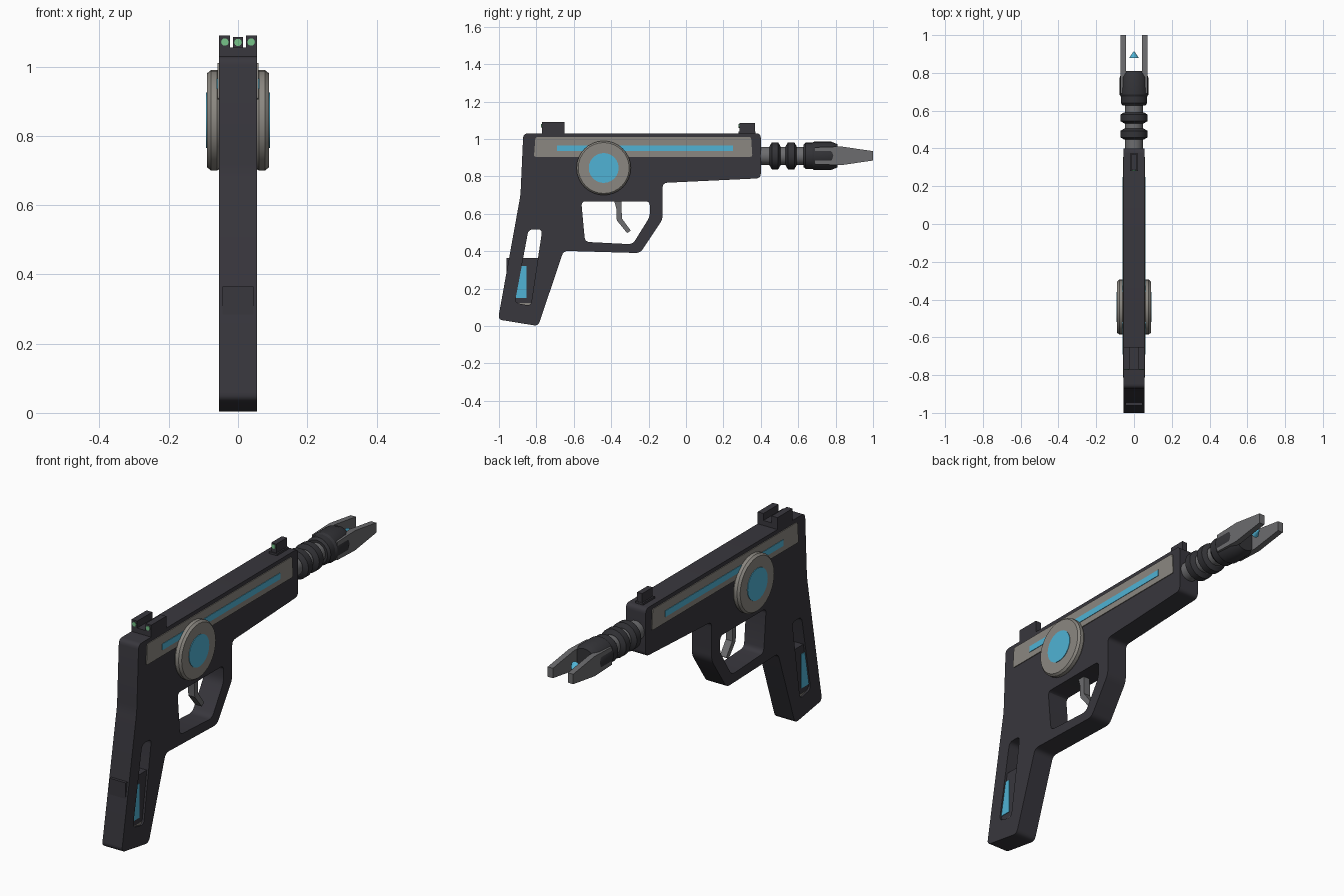
import bpy, bmesh, math
from mathutils import Matrix, Vector

if "Cube" in bpy.data.objects:
    bpy.data.objects.remove(bpy.data.objects["Cube"])


def material(name, rgb):
    m = bpy.data.materials.new(name)
    m.diffuse_color = (*rgb, 1)
    m.use_nodes = True
    m.node_tree.nodes["Principled BSDF"].inputs["Base Color"].default_value = m.diffuse_color
    return m


DARK = material("dark polymer", (0.040, 0.038, 0.047))
BLACK = material("barrel black", (0.033, 0.033, 0.038))
GREY = material("warm grey", (0.26, 0.245, 0.22))
STEEL = material("steel", (0.15, 0.15, 0.157))
CYAN = material("cyan glow", (0.08, 0.45, 0.66))
GREEN = material("sight green", (0.18, 0.55, 0.25))

# Profile plane (y, z) extruded along x
SIDE = Matrix(((0, 0, 1, 0), (1, 0, 0, 0), (0, 1, 0, 0), (0, 0, 0, 1)))


def rounded(points, radius, steps=4):
    """Replace every corner by a short curve."""
    if not radius:
        return points
    out = []
    for i, p in enumerate(points):
        p = Vector(p)
        a, b = Vector(points[i - 1]), Vector(points[(i + 1) % len(points)])
        a = p + (a - p).normalized() * min(radius, (a - p).length * 0.45)
        b = p + (b - p).normalized() * min(radius, (b - p).length * 0.45)
        for k in range(steps + 1):
            t = k / steps
            out.append(a * (1 - t) ** 2 + p * 2 * t * (1 - t) + b * t * t)
    return out


def plate(name, loops, half, mat, x=0.0, radius=0.0):
    """Side profile, with optional holes, extruded to both sides of x."""
    cu = bpy.data.curves.new(name, 'CURVE')
    cu.dimensions = '2D'
    cu.fill_mode = 'BOTH'
    cu.extrude = half
    for loop in loops:
        pts = rounded(loop, radius)
        sp = cu.splines.new('POLY')
        sp.points.add(len(pts) - 1)
        for q, p in zip(sp.points, pts):
            q.co = (p[0], p[1], 0, 1)
        sp.use_cyclic_u = True
    ob = bpy.data.objects.new(name, cu)
    bpy.context.collection.objects.link(ob)
    bpy.ops.object.select_all(action='DESELECT')
    ob.select_set(True)
    bpy.context.view_layer.objects.active = ob
    bpy.ops.object.convert(target='MESH')
    ob = bpy.context.object
    ob.data.transform(Matrix.Translation((x, 0, 0)) @ SIDE)
    finish(ob, mat)
    return ob


def finish(ob, mat, smooth=30):
    bm = bmesh.new()
    bm.from_mesh(ob.data)
    bmesh.ops.remove_doubles(bm, verts=bm.verts, dist=1e-5)
    bmesh.ops.recalc_face_normals(bm, faces=bm.faces)
    bm.to_mesh(ob.data)
    bm.free()
    ob.data.materials.clear()
    ob.data.materials.append(mat)
    bpy.ops.object.select_all(action='DESELECT')
    ob.select_set(True)
    bpy.context.view_layer.objects.active = ob
    bpy.ops.object.shade_smooth_by_angle(angle=math.radians(smooth))


def box(name, x0, x1, y0, y1, z0, z1, mat):
    return plate(name, [[(y0, z0), (y1, z0), (y1, z1), (y0, z1)]],
                 (x1 - x0) / 2, mat, (x0 + x1) / 2)


def lathe(name, profile, origin, axis, mat, sides=24):
    """Revolve (distance, radius) pairs about an axis, capped at both ends."""
    bm = bmesh.new()
    rings = []
    for t, r in profile:
        rings.append([bm.verts.new((r * math.cos(a), r * math.sin(a), t))
                      for a in (2 * math.pi * i / sides for i in range(sides))])
    for a, b in zip(rings, rings[1:]):
        for i in range(sides):
            j = (i + 1) % sides
            bm.faces.new((a[i], a[j], b[j], b[i]))
    bm.faces.new(rings[0])
    bm.faces.new(rings[-1])
    rot = Vector(axis).to_track_quat('Z', 'Y').to_matrix().to_4x4()
    bm.transform(Matrix.Translation(origin) @ rot)
    me = bpy.data.meshes.new(name)
    bm.to_mesh(me)
    bm.free()
    ob = bpy.data.objects.new(name, me)
    bpy.context.collection.objects.link(ob)
    finish(ob, mat)
    return ob


# Frame with trigger opening and grip slot
outline = [(-0.87, 1.03), (0.40, 1.03), (0.40, 0.79), (-0.125, 0.765),
           (-0.125, 0.57), (-0.245, 0.39), (-0.655, 0.402), (-0.79, 0.0),
           (-1.005, 0.035), (-0.885, 0.70)]
guard_hole = [(-0.56, 0.667), (-0.193, 0.667), (-0.193, 0.585),
              (-0.285, 0.437), (-0.54, 0.45)]
grip_slot = [(-0.842, 0.517), (-0.768, 0.517), (-0.83, 0.107), (-0.915, 0.125)]
plate("frame", [outline, guard_hole, grip_slot], 0.055, DARK, radius=0.025)

# Magazine inside the grip
plate("magazine", [[(-0.96, 0.365), (-0.765, 0.365), (-0.81, 0.12),
                    (-0.96, 0.12)]], 0.045, DARK)
box("magazine_foot", -0.046, 0.046, -0.93, -0.815, 0.09, 0.122, GREY)

# Trigger
plate("trigger", [[(-0.39, 0.69), (-0.345, 0.69), (-0.343, 0.575),
                   (-0.295, 0.51), (-0.315, 0.497), (-0.37, 0.565),
                   (-0.373, 0.63)]], 0.018, STEEL)

# Parts on both flanks
for s, side in ((1, "right"), (-1, "left")):
    plate(side + "_panel", [[(-0.813, 0.905), (0.355, 0.905), (0.348, 1.01),
                             (-0.805, 1.01)]], 0.004, GREY, s * 0.055, 0.01)
    box(side + "_light_strip", s * 0.059 - 0.0025, s * 0.059 + 0.0025,
        -0.69, 0.25, 0.935, 0.966, CYAN)
    lathe(side + "_dial", [(0.05, 0.138), (0.06, 0.145), (0.078, 0.145),
                           (0.089, 0.136)],
          (0, -0.44, 0.845), (s, 0, 0), GREY, 32)
    lathe(side + "_dial_light", [(0.086, 0.08), (0.092, 0.08)],
          (0, -0.44, 0.845), (s, 0, 0), CYAN, 24)
    plate(side + "_magazine_light", [[(-0.882, 0.322), (-0.853, 0.322),
                                      (-0.853, 0.15), (-0.912, 0.15)]],
          0.003, CYAN, s * 0.045)
    # Rear sight post with dot
    box(side + "_rear_sight", s * 0.039 - 0.016, s * 0.039 + 0.016,
        -0.77, -0.65, 1.02, 1.09, DARK)
    lathe(side + "_rear_dot", [(0, 0.011), (0.006, 0.011)],
          (s * 0.038, -0.768, 1.071), (0, -1, 0), GREEN, 10)
    # Muzzle prong
    plate(side + "_prong", [[(0.69, 0.955), (0.83, 0.96), (1.0, 0.935),
                             (1.0, 0.885), (0.83, 0.86), (0.69, 0.865)]],
          0.0145, STEEL, s * 0.0565)

# Sights
box("rear_sight_base", -0.055, 0.055, -0.77, -0.65, 1.02, 1.055, DARK)
box("front_sight", -0.014, 0.014, 0.285, 0.37, 1.02, 1.085, DARK)
box("front_sight_base", -0.022, 0.022, 0.28, 0.372, 1.02, 1.04, DARK)
lathe("front_dot", [(0, 0.011), (0.006, 0.011)], (0, 0.287, 1.07),
      (0, -1, 0), GREEN, 10)

# Barrel, cooling rings and muzzle
axis_origin = (0, 0, 0.91)
lathe("barrel", [(0.38, 0.048), (0.66, 0.048)], axis_origin, (0, 1, 0), STEEL)
for i, y in enumerate((0.447, 0.533)):
    lathe(f"cooling_ring_{i + 1}", [(y, 0.052), (y + 0.012, 0.072),
                                    (y + 0.046, 0.072), (y + 0.058, 0.052)],
          axis_origin, (0, 1, 0), BLACK)
lathe("muzzle", [(0.628, 0.06), (0.64, 0.07), (0.675, 0.07), (0.685, 0.076),
                 (0.775, 0.076), (0.81, 0.062)], axis_origin, (0, 1, 0), BLACK)

# Emitter tip between the prongs
lathe("emitter_tip", [(0.88, 0.025), (0.915, 0.001)], axis_origin, (0, 1, 0),
      CYAN, 12)
